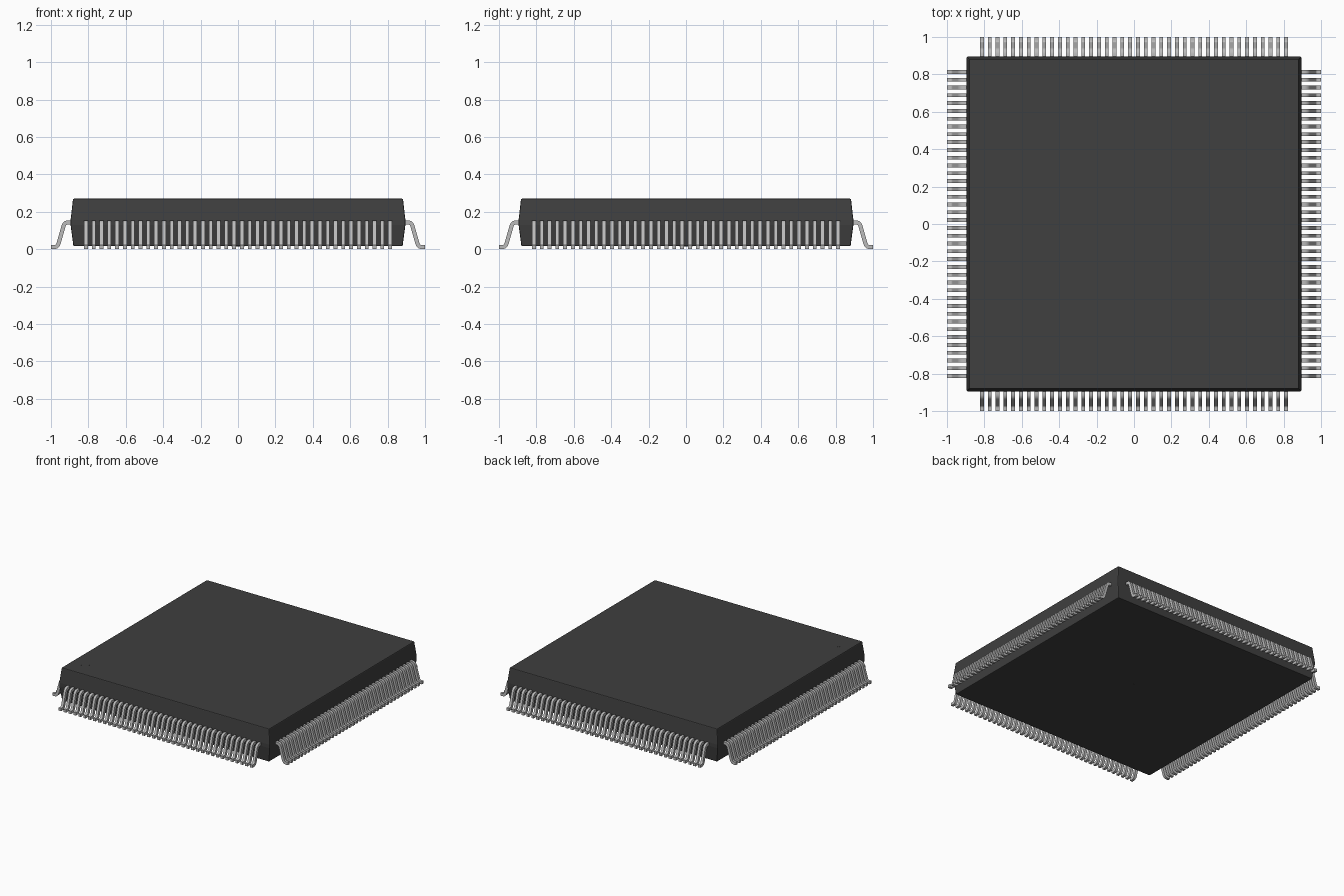
import bpy, bmesh, math
from mathutils import Vector, Matrix

if "Cube" in bpy.data.objects:
    bpy.data.objects.remove(bpy.data.objects["Cube"], do_unlink=True)


def material(name, value, rough):
    m = bpy.data.materials.new(name)
    m.use_nodes = True
    col = (value, value, value, 1)
    m.diffuse_color = col
    bsdf = m.node_tree.nodes["Principled BSDF"]
    bsdf.inputs["Base Color"].default_value = col
    bsdf.inputs["Roughness"].default_value = rough
    return m


plastic = material("dark grey plastic", 0.05, 0.6)
metal = material("light grey metal", 0.5, 0.5)


def make_object(name, bm, mat):
    bmesh.ops.recalc_face_normals(bm, faces=bm.faces)
    me = bpy.data.meshes.new(name)
    bm.to_mesh(me)
    bm.free()
    me.materials.append(mat)
    ob = bpy.data.objects.new(name, me)
    bpy.context.collection.objects.link(ob)
    return ob


def smooth(ob):
    bpy.ops.object.select_all(action='DESELECT')
    ob.select_set(True)
    bpy.context.view_layer.objects.active = ob
    bpy.ops.object.shade_smooth_by_angle(angle=math.radians(35))


# Moulded body: square rings stacked upward, widest where the pins come out
bm = bmesh.new()
rings = []
for half, z in ((0.88, 0.016), (0.895, 0.13), (0.895, 0.156), (0.882, 0.27)):
    rings.append([bm.verts.new((sx * half, sy * half, z))
                  for sx, sy in ((-1, -1), (1, -1), (1, 1), (-1, 1))])
for low, high in zip(rings, rings[1:]):
    for i in range(4):
        j = (i + 1) % 4
        bm.faces.new((low[i], low[j], high[j], high[i]))
bm.faces.new(rings[0])
bm.faces.new(rings[-1])
body = make_object("body", bm, plastic)
bevel = body.modifiers.new("edge rounding", 'BEVEL')
bevel.width = 0.006
bevel.segments = 2
bevel.limit_method = 'ANGLE'
bevel.angle_limit = math.radians(30)


# Small moulding marks, almost flush: pin one on top, centre underneath
def disc(name, x, y, z):
    bm = bmesh.new()
    bmesh.ops.create_cone(bm, cap_ends=True, segments=24, radius1=0.035,
                          radius2=0.035, depth=0.002,
                          matrix=Matrix.Translation((x, y, z)))
    make_object(name, bm, plastic)


disc("pin_one_mark", -0.78, -0.74, 0.2695)
disc("underside_mark", 0, 0, 0.0165)


# Gull-wing pin: centre line with rounded bends, thickened to an outline
def rounded_path(points, radius, steps=5):
    pts = [Vector(p) for p in points]
    path = [pts[0]]
    for a, b, c in zip(pts, pts[1:], pts[2:]):
        p = b + (a - b).normalized() * radius
        q = b + (c - b).normalized() * radius
        for k in range(steps + 1):
            t = k / steps
            path.append(p * (1 - t) ** 2 + b * 2 * t * (1 - t) + q * t ** 2)
    path.append(pts[-1])
    return path


THICK, WIDTH, COUNT, PITCH = 0.022, 0.02, 40, 0.0417
path = rounded_path([(0.88, 0.143), (0.927, 0.143), (0.965, 0.011), (1.0, 0.011)], 0.02)
sides = ([], [])
for i, p in enumerate(path):
    d = (path[min(i + 1, len(path) - 1)] - path[max(i - 1, 0)]).normalized()
    n = Vector((-d.y, d.x)) * THICK / 2
    sides[0].append(p + n)
    sides[1].append(p - n)


def add_pin(bm, y):
    sec = []
    for u, l in zip(*sides):
        sec.append([bm.verts.new((q.x, y + s * WIDTH / 2, q.y))
                    for q, s in ((u, -1), (u, 1), (l, 1), (l, -1))])
    for a, b in zip(sec, sec[1:]):
        for i in range(4):
            j = (i + 1) % 4
            bm.faces.new((a[i], a[j], b[j], b[i]))
    bm.faces.new(sec[0])
    bm.faces.new(sec[-1])


# One row of pins per side, turned around the body
for k, side in enumerate(("left", "back", "right", "front")):
    bm = bmesh.new()
    for i in range(COUNT):
        add_pin(bm, (i - (COUNT - 1) / 2) * PITCH)
    bmesh.ops.rotate(bm, verts=bm.verts, cent=(0, 0, 0),
                     matrix=Matrix.Rotation(k * math.pi / 2, 3, 'Z'))
    smooth(make_object(side + "_pins", bm, metal))
